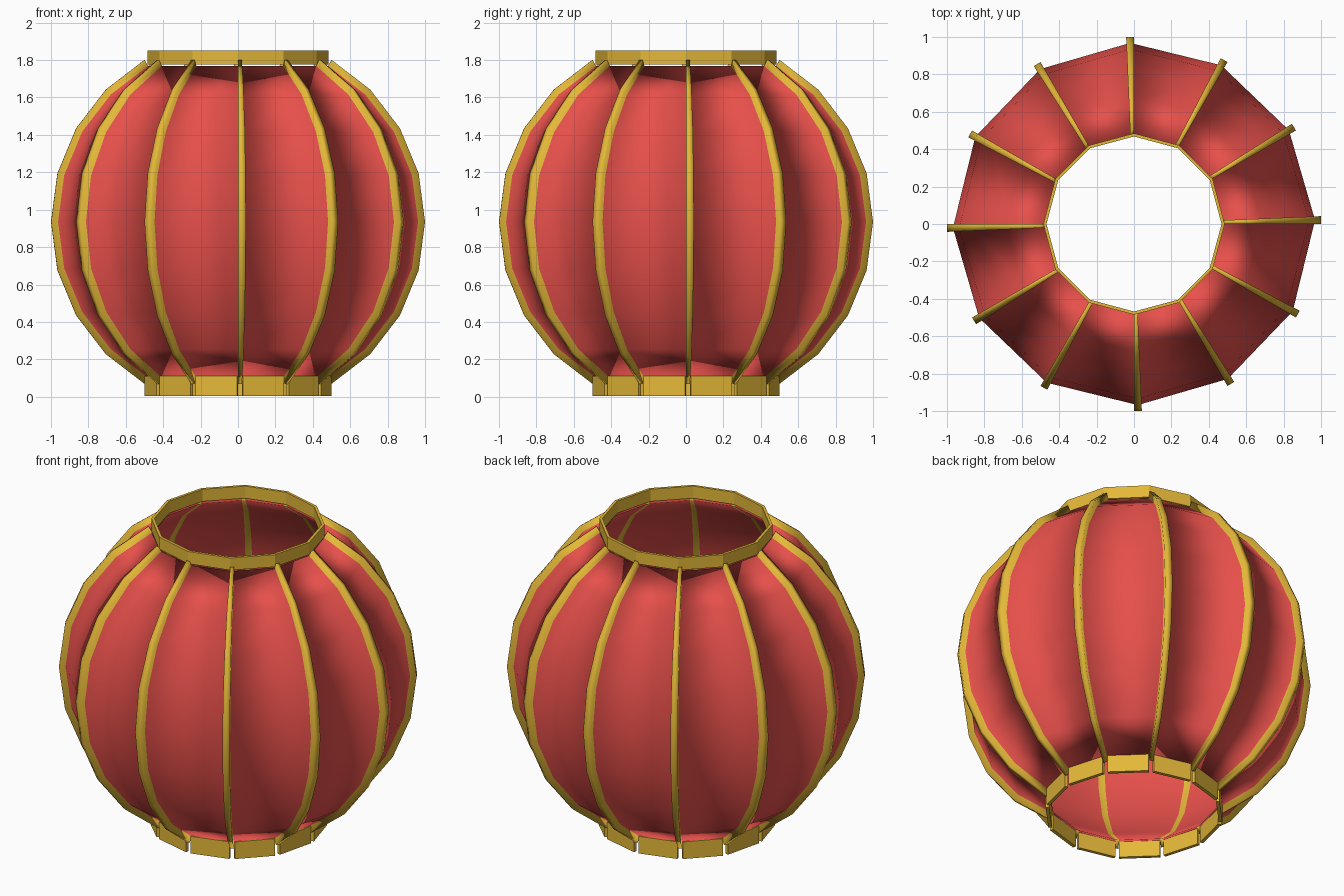
import bpy, bmesh, math
from mathutils import Vector

if "Cube" in bpy.data.objects:
    bpy.data.objects.remove(bpy.data.objects["Cube"])

N = 12                      # panels
STEP = math.tau / N
RIB = 0.042                 # angular width of a rib
CZ = 0.935                  # height of the widest point
ARC = [math.radians(a) for a in range(-60, 61, 15)]


def material(name, col):
    m = bpy.data.materials.new(name)
    m.diffuse_color = (*col, 1)
    m.use_nodes = True
    m.node_tree.nodes["Principled BSDF"].inputs["Base Color"].default_value = m.diffuse_color
    return m


red = material("red_cloth", (0.80, 0.08, 0.07))
gold = material("gold_trim", (0.78, 0.48, 0.04))


def make(name, verts, faces, mats, slots=None, smooth=False):
    """Mesh object; slots gives a material index per face."""
    me = bpy.data.meshes.new(name)
    me.from_pydata(verts, [], faces)
    for m in mats:
        me.materials.append(m)
    for f in me.polygons:
        f.material_index = slots[f.index] if slots else 0
        f.use_smooth = smooth
    bm = bmesh.new()
    bm.from_mesh(me)
    bmesh.ops.recalc_face_normals(bm, faces=bm.faces)
    bm.to_mesh(me)
    bm.free()
    ob = bpy.data.objects.new(name, me)
    bpy.context.collection.objects.link(ob)
    return ob


def polar(r, a, z):
    return Vector((r * math.cos(a), r * math.sin(a), z))


# Cloth panels with raised ribs: one section swept along the side arc.
# Per seam: base, crest, crest, base on the outside, then two inner points.
SECTION = [(0, 0.963), (0, 1.0), (RIB, 1.0), (RIB, 0.963), (0, 0.95), (RIB, 0.95)]
K = len(SECTION)
ROW = K * N
verts = [polar(rad * math.cos(t), i * STEP + a, CZ + rad * math.sin(t))
         for t in ARC for i in range(N) for a, rad in SECTION]
faces, slots = [], []
for i in range(N):
    v = [i * K + j for j in range(K)]
    n = [(i + 1) % N * K + j for j in range(K)]
    strips = [(v[0], v[1], 1), (v[1], v[2], 1), (v[2], v[3], 1),   # rib
              (v[3], n[0], 0),                                     # panel outside
              (v[4], v[5], 1), (v[5], n[4], 0)]                    # inside
    for p, q, s in strips:
        for row in range(len(ARC) - 1):
            o = row * ROW
            faces.append((p + o, q + o, q + o + ROW, p + o + ROW))
            slots.append(s)
    for o in (0, (len(ARC) - 1) * ROW):                            # open rims
        faces += [tuple(x + o for x in (v[0], v[1], v[2], v[3], v[5], v[4])),
                  tuple(x + o for x in (v[3], n[0], n[4], v[5]))]
        slots += [1, 0]
make("ribbed_cloth_shell", verts, faces, [red, gold], slots, smooth=True)

# Top collar: thin twelve-sided band
loop = [(0.468, 1.775), (0.485, 1.775), (0.485, 1.85), (0.468, 1.85)]
verts = [polar(r, i * STEP, z) for i in range(N) for r, z in loop]
faces = [(i * 4 + j, (i + 1) % N * 4 + j, (i + 1) % N * 4 + (j + 1) % 4, i * 4 + (j + 1) % 4)
         for i in range(N) for j in range(4)]
make("top_collar", verts, faces, [gold])

# Bottom collar: separate plates with a narrow gap at each rib
for i in range(N):
    a, b = i * STEP + RIB, (i + 1) * STEP
    p, q = polar(0.48, a, 0), polar(0.48, b, 0)
    out = polar(0.02, (a + b) / 2, 0)
    verts = [c + Vector((0, 0, z)) for z in (0.005, 0.11) for c in (p, q, q + out, p + out)]
    faces = [(0, 1, 2, 3), (4, 5, 6, 7)] + \
            [(j, (j + 1) % 4, (j + 1) % 4 + 4, j + 4) for j in range(4)]
    make(f"bottom_collar_plate_{i + 1}", verts, faces, [gold])
